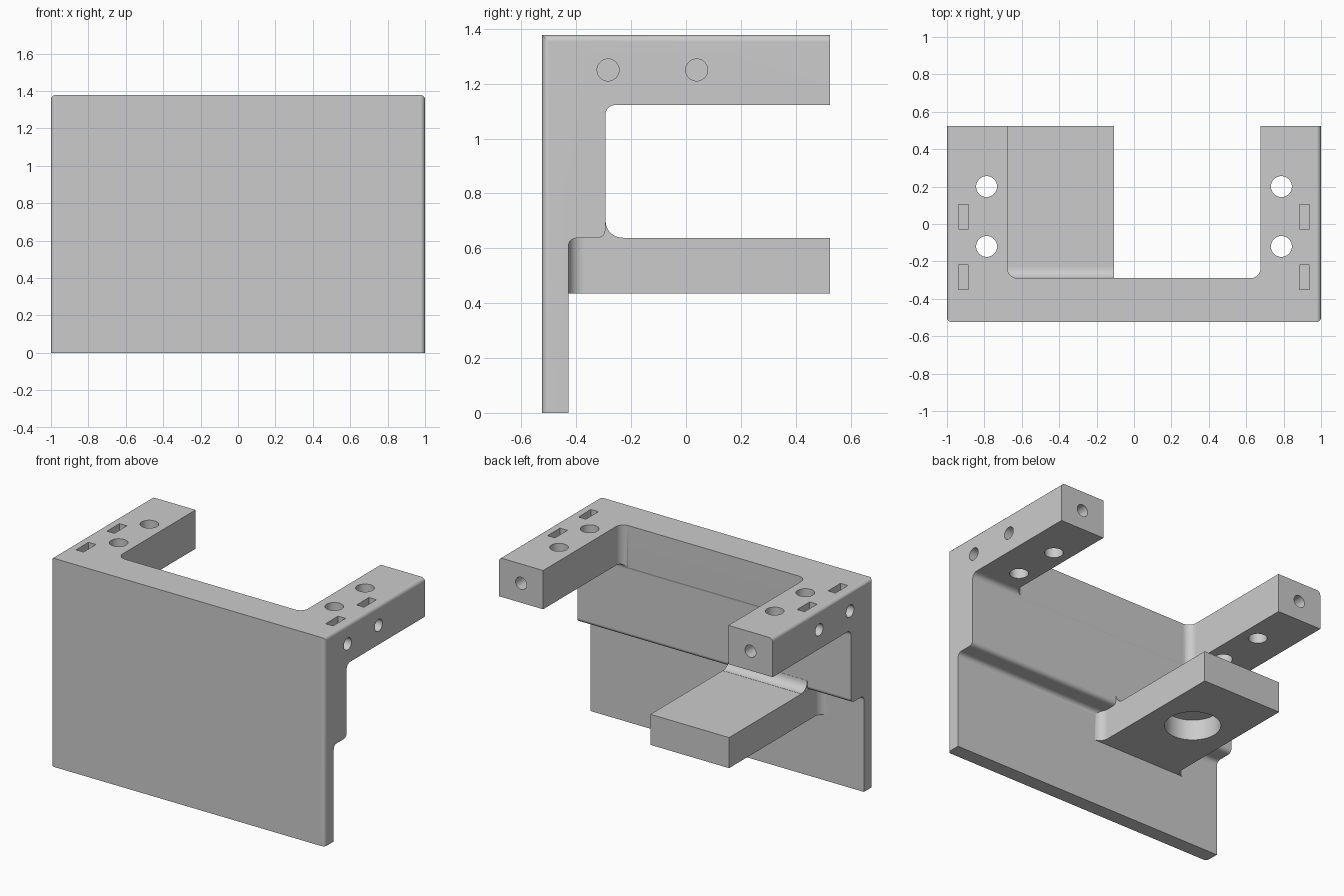
import bpy, bmesh, math
from mathutils import Vector

if "Cube" in bpy.data.objects:
    bpy.data.objects.remove(bpy.data.objects["Cube"], do_unlink=True)

grey = bpy.data.materials.new("plain_grey")
grey.use_nodes = True
COLOUR = (0.6, 0.6, 0.6, 1)
grey.diffuse_color = COLOUR
grey.node_tree.nodes["Principled BSDF"].inputs["Base Color"].default_value = COLOUR

FRONT, BACK, TOP = -0.524, 0.524, 1.378
ARM_IN, ARM_LOW, ARM_MID = 0.677, 1.122, 1.25


def rounded(points, steps=8):
    """Outline with each (a, b, radius) right-angled corner turned into an arc."""
    out = []
    for i, (a, b, r) in enumerate(points):
        p = Vector((a, b))
        if not r:
            out.append(p)
            continue
        u = (Vector(points[i - 1][:2]) - p).normalized()
        v = (Vector(points[(i + 1) % len(points)][:2]) - p).normalized()
        centre = p + (u + v) * r
        for k in range(steps + 1):
            t = math.pi / 2 * k / steps
            out.append(centre - v * r * math.cos(t) - u * r * math.sin(t))
    return out


def prism(name, points, axis, lo, hi):
    """Extrude an outline along X (outline in y, z) or Z (outline in x, y)."""
    bm = bmesh.new()
    place = (lambda p: (lo, p.x, p.y)) if axis == "X" else (lambda p: (p.x, p.y, lo))
    face = bm.faces.new([bm.verts.new(place(p)) for p in rounded(points)])
    move = Vector((hi - lo, 0, 0)) if axis == "X" else Vector((0, 0, hi - lo))
    new = bmesh.ops.extrude_face_region(bm, geom=[face])["geom"]
    bmesh.ops.translate(bm, vec=move, verts=[g for g in new if isinstance(g, bmesh.types.BMVert)])
    bmesh.ops.recalc_face_normals(bm, faces=bm.faces)
    mesh = bpy.data.meshes.new(name)
    bm.to_mesh(mesh)
    bm.free()
    obj = bpy.data.objects.new(name, mesh)
    bpy.context.collection.objects.link(obj)
    mesh.materials.append(grey)
    return obj


def combine(target, tool, operation="DIFFERENCE"):
    mod = target.modifiers.new("combine", "BOOLEAN")
    mod.operation, mod.object, mod.solver = operation, tool, "EXACT"
    bpy.context.view_layer.objects.active = target
    bpy.ops.object.modifier_apply(modifier=mod.name)
    bpy.data.objects.remove(tool, do_unlink=True)


def drill(target, radius, depth, location, rotation=(0, 0, 0)):
    bpy.ops.mesh.primitive_cylinder_add(vertices=40, radius=radius, depth=depth,
                                        location=location, rotation=rotation)
    tool = bpy.context.object
    tool.data.materials.append(grey)
    combine(target, tool)


# Main body: plate, thick upper wall and arms share one side profile
body = prism("bracket_body", [
    (FRONT, 0, 0), (-0.429, 0, 0), (-0.429, 0.637, 0.03), (-0.294, 0.637, 0.03),
    (-0.294, ARM_LOW, 0.036), (BACK, ARM_LOW, 0), (BACK, TOP, 0), (FRONT, TOP, 0)],
    "X", -1, 1)

# Round the upright front edges and the outer top edges
bm = bmesh.new()
bm.from_mesh(body.data)
edges = [e for e in bm.edges
         if all(abs(v.co.x) > 0.999 for v in e.verts)
         and e.verts[0].co.x * e.verts[1].co.x > 0
         and (all(v.co.y < FRONT + 0.001 for v in e.verts)
              or all(v.co.z > TOP - 0.001 for v in e.verts))]
bmesh.ops.bevel(bm, geom=edges, offset=0.025, segments=5, profile=0.5, affect="EDGES")
bm.to_mesh(body.data)
bm.free()

# Open space between the arms
gap = prism("arm_gap", [(-ARM_IN, -0.29, 0.055), (ARM_IN, -0.29, 0.055),
                        (ARM_IN, 0.7, 0), (-ARM_IN, 0.7, 0)], "Z", 1.0, 1.5)
combine(body, gap)

# Shelf flaring into the plate, with a fillet up to the thick wall
SX0, SX1, SY, FL = -0.682, -0.107, -0.43, 0.06
shelf = prism("shelf", [
    (SX0, BACK, 0), (SX0, SY, FL), (SX0 - FL - 0.001, SY, 0), (SX0 - FL - 0.001, -0.48, 0),
    (SX1 + FL + 0.001, -0.48, 0), (SX1 + FL + 0.001, SY, 0), (SX1, SY, FL), (SX1, BACK, 0)],
    "Z", 0.436, 0.638)
combine(body, shelf, "UNION")
fillet = prism("shelf_fillet", [
    (-0.35, 0.6, 0), (-0.23, 0.6, 0), (-0.23, 0.639, 0), (-0.293, 0.639, FL),
    (-0.293, 0.702, 0), (-0.35, 0.702, 0)], "X", SX0 + 0.001, SX1 - 0.001)
combine(body, fillet, "UNION")

# Blind round pocket under the shelf
drill(body, 0.167, 0.27, (-0.395, 0.07, 0.436))

# Holes and nut slots, the same on both arms
for side in (-1, 1):
    for y in (0.2, -0.12):
        drill(body, 0.056, 0.6, (side * 0.788, y, ARM_MID))
    for y in (0.039, -0.284):
        drill(body, 0.04, 0.4, (side, y, ARM_MID), (0, math.pi / 2, 0))
        bpy.ops.mesh.primitive_cube_add(size=1, location=(side * 0.912, y, 1.34))
        slot = bpy.context.object
        slot.scale = (0.054, 0.13, 0.3)
        slot.data.materials.append(grey)
        combine(body, slot)
    drill(body, 0.04, 0.5, (side * 0.838, BACK, ARM_MID), (math.pi / 2, 0, 0))

# Smooth curved surfaces, crisp edges
bpy.ops.object.select_all(action="DESELECT")
body.select_set(True)
bpy.context.view_layer.objects.active = body
bpy.ops.object.shade_smooth_by_angle(angle=math.radians(30))
weighted = body.modifiers.new("weighted_normals", "WEIGHTED_NORMAL")
weighted.keep_sharp = True
